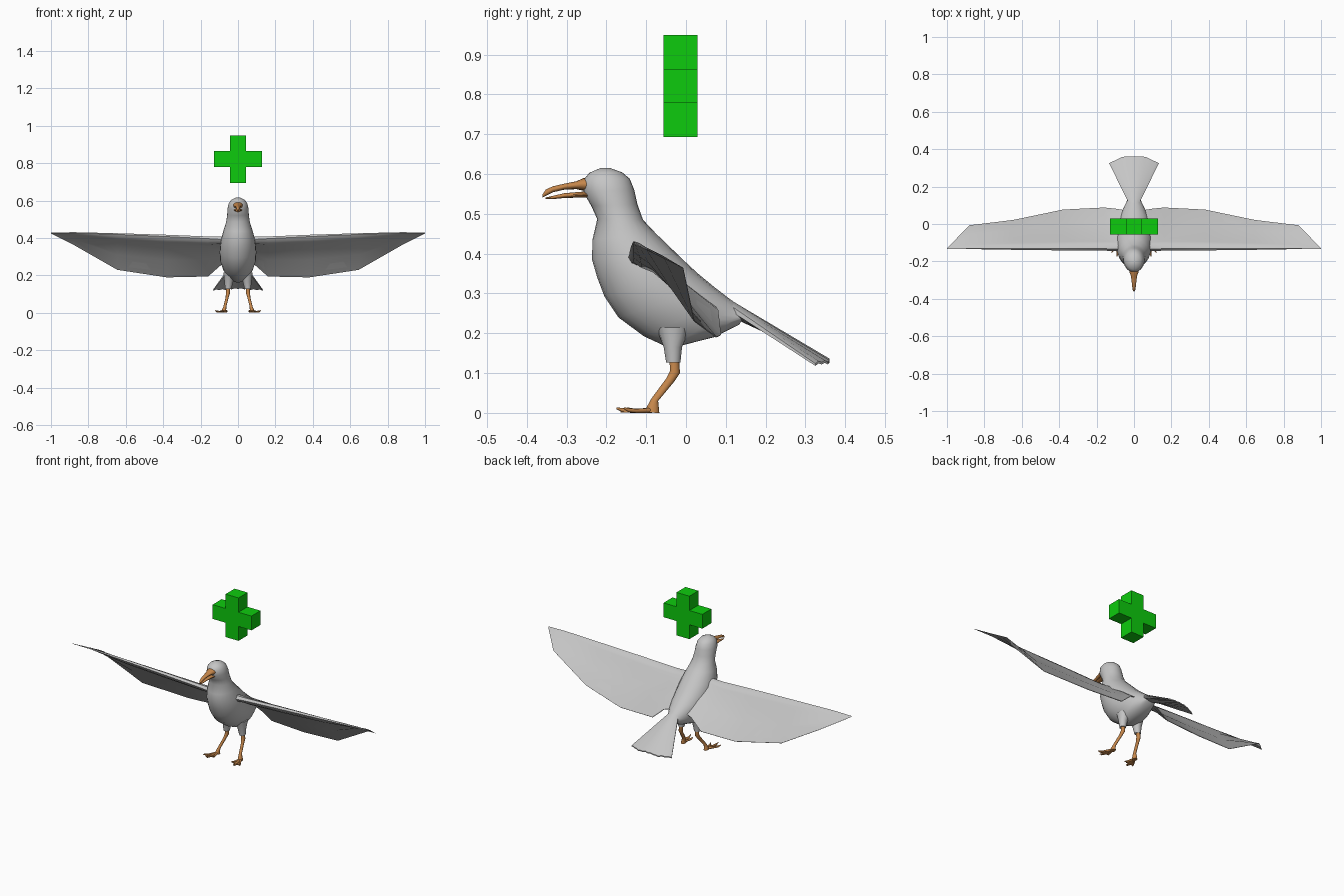
import bpy, bmesh, math
from mathutils import Vector

if "Cube" in bpy.data.objects:
    bpy.data.objects.remove(bpy.data.objects["Cube"])


def material(name, rgb):
    m = bpy.data.materials.new(name)
    m.diffuse_color = (*rgb, 1)
    m.use_nodes = True
    m.node_tree.nodes["Principled BSDF"].inputs["Base Color"].default_value = m.diffuse_color
    return m


GREY = material("feather grey", (0.56, 0.56, 0.56))
ORANGE = material("beak orange", (0.56, 0.24, 0.07))
GREEN = material("bright green", (0.004, 0.6, 0.004))


def skin(name, rings, mat, mirror=False, smooth=True):
    """Bridge a list of equal point rings into a closed skin."""
    bm = bmesh.new()
    vr = [[bm.verts.new(p) for p in r] for r in rings]
    n = len(vr[0])
    for a, b in zip(vr, vr[1:]):
        for i in range(n):
            j = (i + 1) % n
            bm.faces.new((a[i], a[j], b[j], b[i]))
    bm.faces.new(vr[0])
    bm.faces.new(vr[-1])
    bmesh.ops.recalc_face_normals(bm, faces=bm.faces)
    me = bpy.data.meshes.new(name)
    bm.to_mesh(me)
    bm.free()
    ob = bpy.data.objects.new(name, me)
    bpy.context.collection.objects.link(ob)
    me.materials.append(mat)
    if smooth:
        bpy.ops.object.select_all(action='DESELECT')
        ob.select_set(True)
        bpy.context.view_layer.objects.active = ob
        bpy.ops.object.shade_smooth_by_angle(angle=math.radians(45))
    if mirror:
        ob.modifiers.new("mirror", 'MIRROR').use_clip = False
    return ob


def loft(name, sections, mat, sides=24, mirror=False):
    """Sections: front/under point (y, z), back/upper point (y, z), half width, centre x."""
    rings = []
    for s in sections:
        fy, fz, by, bz, w = s[:5]
        cx = s[5] if len(s) > 5 else 0
        ring = []
        for i in range(sides):
            a = 2 * math.pi * i / sides
            c = math.cos(a) / 2
            ring.append((cx + w * math.sin(a), (fy + by) / 2 + (by - fy) * c,
                         (fz + bz) / 2 + (bz - fz) * c))
        rings.append(ring)
    return skin(name, rings, mat, mirror)


# Head, breast and belly in one skin, from crown to rump
loft("body", [
    (-.215, .615, -.190, .615, .012),
    (-.243, .603, -.160, .604, .036),
    (-.258, .585, -.141, .588, .049),
    (-.258, .555, -.130, .560, .056),
    (-.238, .520, -.122, .524, .058),
    (-.223, .487, -.108, .485, .063),
    (-.235, .435, -.075, .450, .077),
    (-.236, .385, -.020, .397, .091),
    (-.223, .340, .005, .373, .096),
    (-.205, .293, .030, .350, .098),
    (-.170, .240, .070, .317, .095),
    (-.105, .192, .105, .290, .082),
    (-.040, .162, .128, .273, .065),
    (.070, .190, .145, .263, .042),
    (.134, .222, .155, .257, .030)], GREY)

# Beak halves
loft("upper_beak", [
    (-.235, .556, -.235, .592, .028),
    (-.257, .558, -.257, .590, .025),
    (-.275, .562, -.275, .582, .018),
    (-.305, .561, -.305, .576, .013),
    (-.335, .554, -.335, .569, .010),
    (-.352, .545, -.352, .561, .007),
    (-.361, .541, -.361, .548, .003)], ORANGE, 14)
loft("lower_beak", [
    (-.235, .540, -.235, .557, .024),
    (-.257, .541, -.257, .556, .021),
    (-.305, .540, -.305, .552, .012),
    (-.335, .537, -.335, .545, .008),
    (-.353, .537, -.353, .541, .004)], ORANGE, 14)

# Tail fan: arched, with shallow feather ridges
COLS = 16
rings = []
for v in (0, .2, .4, .6, .8, 1):
    up, low = [], []
    for i in range(COLS + 1):
        u = 2 * i / COLS - 1
        y_end = .36 - .035 * max(0, (abs(u) - .45) / .55)
        y = .115 + (y_end - .115) * v
        z = .279 - (y - .115) * .60 - .03 * v * u * u
        z += (.002 if i % 2 else -.002) * v
        x = u * (.03 + .103 * v)
        half = (.018 * (1 - v)) * (1 - .8 * u * u) + .003
        up.append((x, y, z - .018 * (1 - v) + half))
        low.append((x, y, z - .018 * (1 - v) - half))
    rings.append(up + low[::-1])
skin("tail", rings, GREY)

# Wings: x, leading edge (y, z), trailing edge (y, z), half thickness
rings = []
for x, ly, lz, ty, tz, th in [
        (.04, -.140, .400, .070, .270, .022),
        (.09, -.140, .400, .080, .257, .019),
        (.16, -.137, .402, .087, .195, .016),
        (.38, -.136, .412, .076, .190, .014),
        (.645, -.134, .422, .021, .230, .010),
        (.88, -.133, .429, -.007, .364, .004),
        (1.0, -.134, .428, -.130, .424, .001)]:
    lead, trail = Vector((x, ly, lz)), Vector((x, ty, tz))
    d = (trail - lead).normalized()
    n = Vector((0, -d.z, d.y))
    up, low = [], []
    for t, k in ((0, .5), (.06, 1), (.14, .9), (.24, .3), (.6, .2), (1, .1)):
        p = lead.lerp(trail, t) + n * .008 * math.sin(math.pi * t) * min(1, th * 100)
        up.append(p + n * th * k)
        low.append(p - n * th * k)
    rings.append(up + low[::-1])
skin("wings", rings, GREY, mirror=True)

# Feathered thighs and bare legs
loft("thighs", [
    (-.075, .215, .010, .215, .034, .045),
    (-.056, .165, -.010, .165, .024, .049),
    (-.050, .127, -.014, .127, .017, .052)], GREY, 14, True)
loft("legs", [
    (-.042, .140, -.018, .140, .011, .052),
    (-.040, .106, -.015, .100, .011, .054),
    (-.050, .086, -.030, .078, .008, .058),
    (-.087, .036, -.070, .030, .008, .070),
    (-.099, .014, -.069, .021, .011, .074),
    (-.103, .001, -.067, .000, .013, .075)], ORANGE, 12, True)

# Webbed feet: three clawed toes over a thin web
HEEL = Vector((.076, -.085))
TIPS = [Vector(p) for p in ((.060, -.145), (.090, -.170), (.118, -.152))]
for i, tip in enumerate(TIPS):
    secs = []
    for t, z0, z1, w in ((0, 0, .013, .008), (.6, 0, .010, .006),
                         (.88, .002, .012, .005), (1.05, .009, .014, .002)):
        p = HEEL.lerp(tip, t)
        secs.append((p.y, z0, p.y, z1, w, p.x))
    loft(f"toe_{i + 1}", secs, ORANGE, 10, True)
edge = [HEEL, TIPS[0], (TIPS[0] + TIPS[1]) / 2 * .8 + HEEL * .2, TIPS[1],
        (TIPS[1] + TIPS[2]) / 2 * .8 + HEEL * .2, TIPS[2]]
edge = [HEEL] + [HEEL.lerp(p, .93) for p in edge[1:]]
skin("foot_web", [[(p.x, p.y, z) for p in edge] for z in (.001, .006)],
     ORANGE, True, False)

# Floating plus sign
a, b = .0425, .128
outline = [(a, a), (a, b), (-a, b), (-a, a), (-b, a), (-b, -a),
           (-a, -a), (-a, -b), (a, -b), (a, -a), (b, -a), (b, a)]
skin("plus_sign", [[(x, y, .821 + z) for x, z in outline] for y in (-.056, .029)],
     GREEN, smooth=False)
